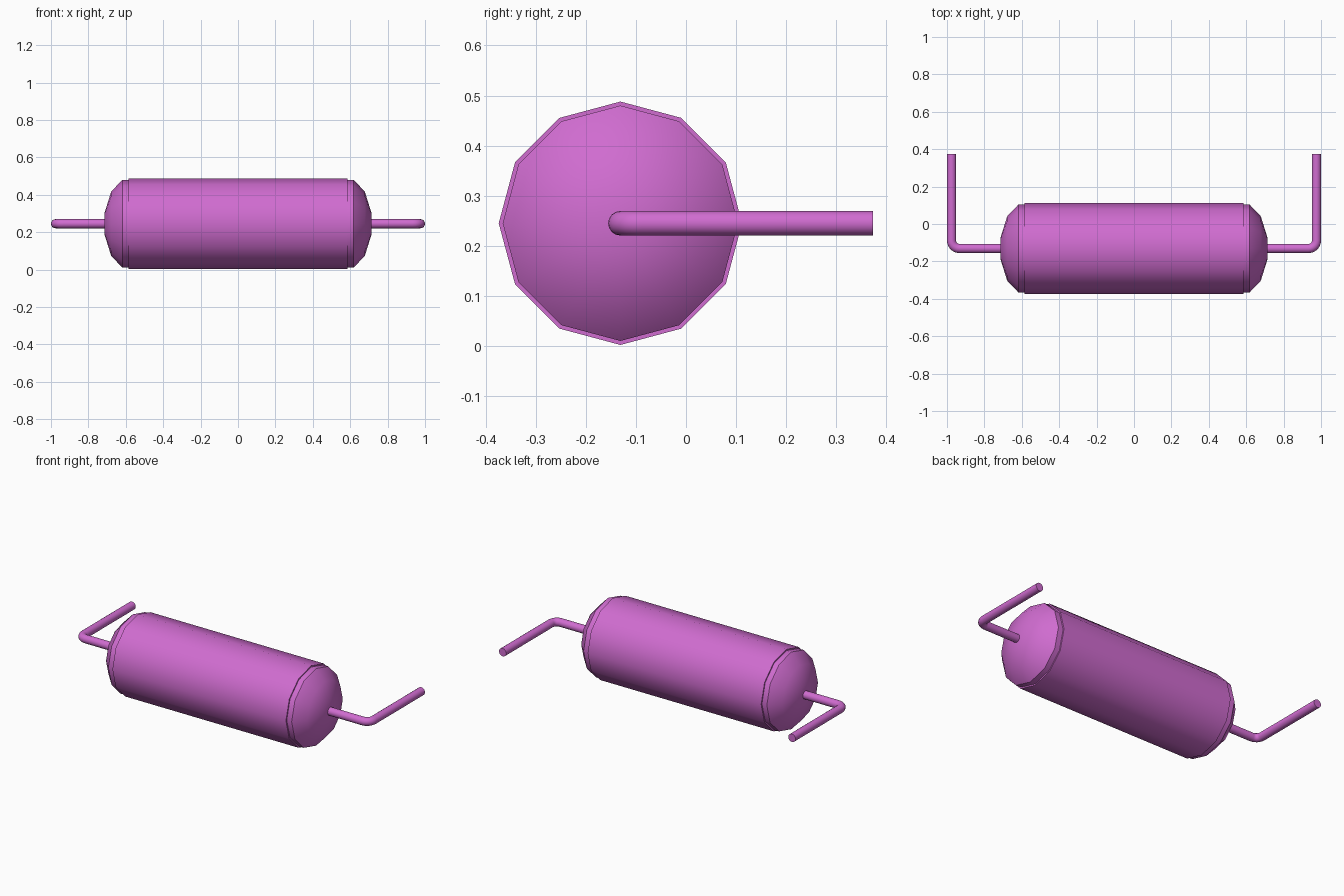
import bpy, bmesh, math

cube = bpy.data.objects.get("Cube")
if cube:
    bpy.data.objects.remove(cube, do_unlink=True)

CY, CZ = -0.131, 0.245   # axis of the body
SIDES = 12

mat = bpy.data.materials.new("orchid_pink")
mat.use_nodes = True
COLOR = (0.63, 0.15, 0.63, 1.0)
mat.diffuse_color = COLOR
mat.node_tree.nodes["Principled BSDF"].inputs["Base Color"].default_value = COLOR


def finish(name, bm, angle):
    bmesh.ops.recalc_face_normals(bm, faces=bm.faces)
    mesh = bpy.data.meshes.new(name)
    bm.to_mesh(mesh)
    bm.free()
    mesh.materials.append(mat)
    obj = bpy.data.objects.new(name, mesh)
    bpy.context.collection.objects.link(obj)
    bpy.ops.object.select_all(action='DESELECT')
    obj.select_set(True)
    bpy.context.view_layer.objects.active = obj
    bpy.ops.object.shade_smooth_by_angle(angle=math.radians(angle))
    return obj


def lathe_x(name, profile, angle):
    """Turn (x, radius) points around the body axis; radius 0 makes a pole."""
    bm = bmesh.new()
    rings = []
    for x, r in profile:
        count = SIDES if r > 0 else 1
        rings.append([bm.verts.new((x, CY + r * math.cos(math.tau * i / SIDES),
                                    CZ + r * math.sin(math.tau * i / SIDES)))
                      for i in range(count)])
    for a, b in zip(rings, rings[1:]):
        for i in range(SIDES):
            j = (i + 1) % SIDES
            loop = [a[i % len(a)], a[j % len(a)], b[j % len(b)], b[i % len(b)]]
            bm.faces.new(list(dict.fromkeys(loop)))
    for ring in (rings[0], rings[-1]):
        if len(ring) > 1:
            bm.faces.new(ring)
    return finish(name, bm, angle)


def wire(name, s):
    """Round lead leaving the cap along x and bending back along +y."""
    r, bend, ex = 0.0245, 0.042, 0.9755
    path = [(0.66, CY, 0.0)]
    for k in range(7):
        a = math.radians(90 * k / 6)
        path.append((ex - bend + bend * math.sin(a), CY + bend - bend * math.cos(a), a))
    path.append((ex, 0.373, math.pi / 2))
    bm = bmesh.new()
    rings = []
    for x, y, a in path:
        ring = []
        for i in range(16):
            t = math.tau * i / 16
            side = r * math.cos(t)
            ring.append(bm.verts.new((s * (x + side * math.sin(a)),
                                      y - side * math.cos(a), CZ + r * math.sin(t))))
        rings.append(ring)
    for a, b in zip(rings, rings[1:]):
        for i in range(16):
            j = (i + 1) % 16
            bm.faces.new((a[i], a[j], b[j], b[i]))
    bm.faces.new(rings[0])
    bm.faces.new(rings[-1])
    return finish(name, bm, 40)


# Main barrel
lathe_x("body", [(-0.585, 0.243), (0.585, 0.243)], 30.5)

# Domed end caps and bent leads, mirrored
CAP = [(0.57, 0.235), (0.618, 0.235), (0.678, 0.172), (0.713, 0.06), (0.714, 0)]
for side, s in (("left", 1), ("right", -1)):
    lathe_x(side + "_end_cap", [(s * x, r) for x, r in CAP], 30.5)
    wire(side + "_lead", s)
